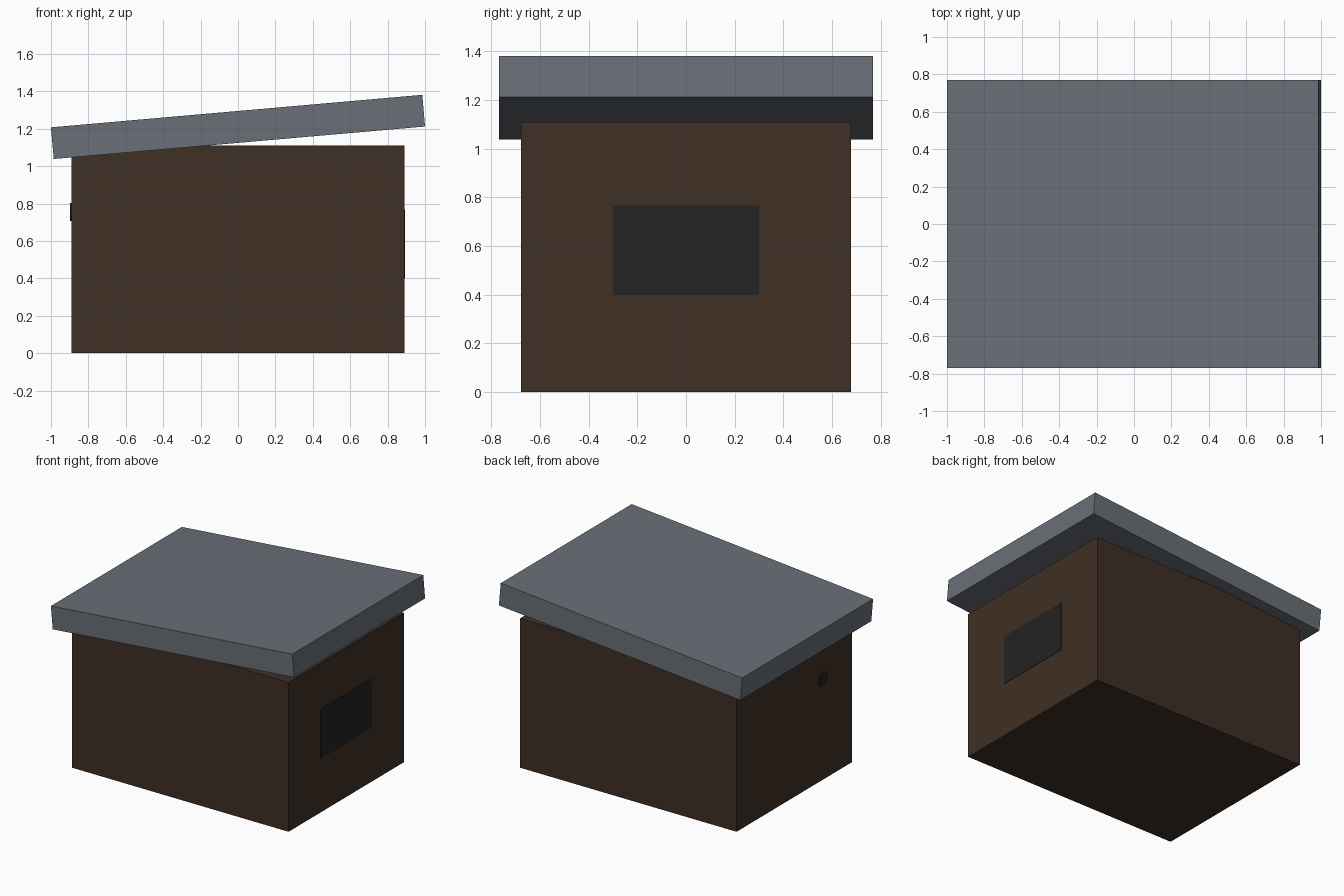
import bpy
import math

cube = bpy.data.objects.get("Cube")
if cube:
    bpy.data.objects.remove(cube, do_unlink=True)


def make_material(name, rgb):
    mat = bpy.data.materials.new(name)
    mat.use_nodes = True
    colour = (*rgb, 1.0)
    mat.diffuse_color = colour
    bsdf = mat.node_tree.nodes["Principled BSDF"]
    bsdf.inputs["Base Color"].default_value = colour
    bsdf.inputs["Roughness"].default_value = 0.9
    return mat


def finish(name, mat):
    obj = bpy.context.object
    obj.name = name
    obj.data.materials.append(mat)
    return obj


def box(name, size, centre, mat, tilt=0.0):
    bpy.ops.mesh.primitive_cube_add(size=1, location=centre)
    obj = finish(name, mat)
    obj.scale = size
    obj.rotation_euler.y = tilt
    return obj


wood = make_material("dark brown wood", (0.05, 0.029, 0.018))
slate = make_material("slate grey", (0.14, 0.16, 0.185))
black = make_material("charcoal", (0.017, 0.017, 0.017))

# Walls
wall_x, wall_y, wall_top = 0.89, 0.677, 1.11
box("walls", (2 * wall_x, 2 * wall_y, wall_top), (0, 0, wall_top / 2), wood)

# Overhanging roof slab, rising towards the left side
box("roof", (1.993, 1.538, 0.17), (0, 0, 1.21), slate, -math.radians(5))

# Window plate on the left wall
box("window", (0.006, 0.6, 0.368), (wall_x, 0, 0.584), black)

# Round vent on the right wall
bpy.ops.mesh.primitive_cylinder_add(
    vertices=24, radius=0.048, depth=0.016,
    location=(-wall_x, -0.33, 0.755), rotation=(0, math.pi / 2, 0))
finish("round_vent", black)
bpy.ops.object.shade_smooth_by_angle()
